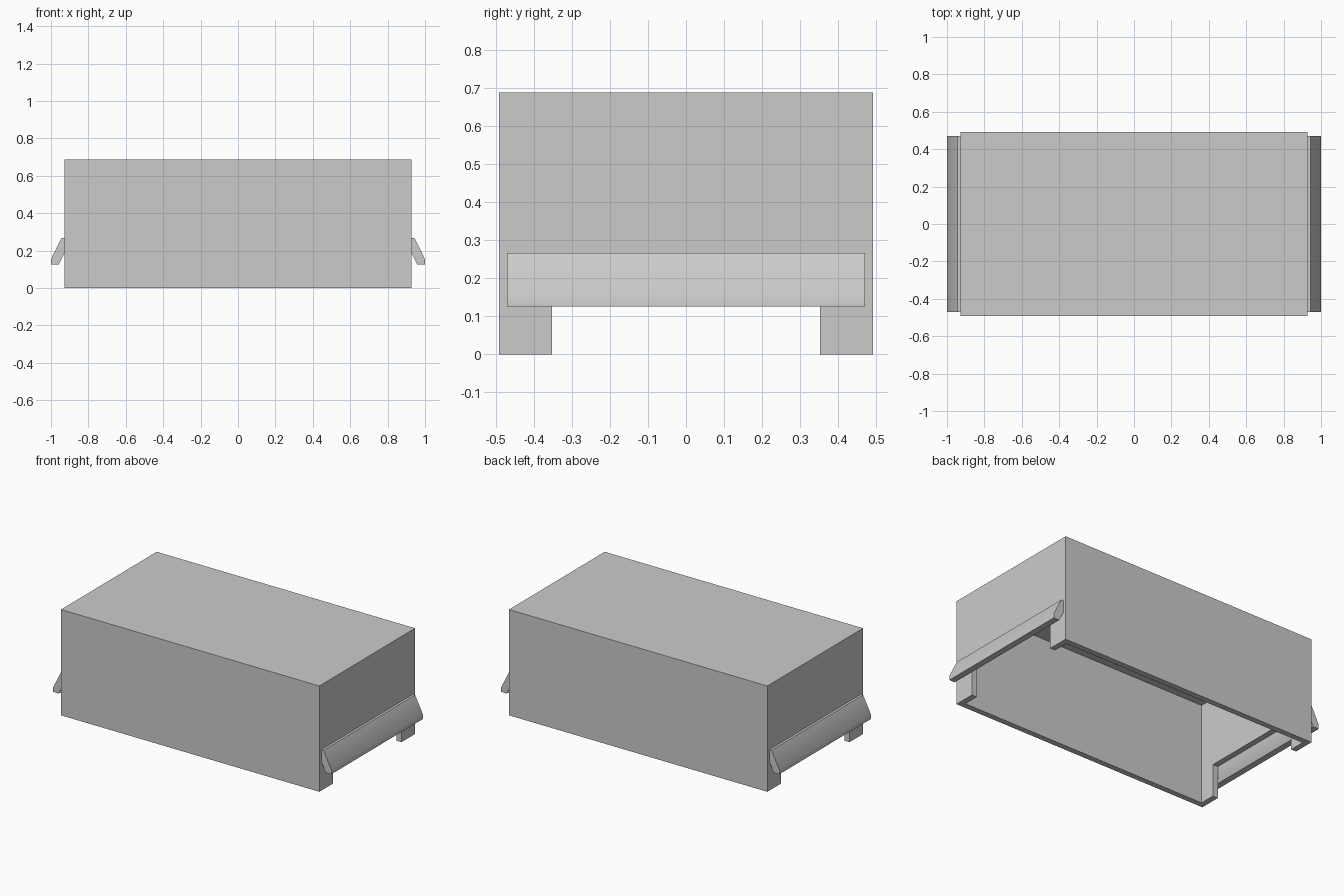
import bpy
import bmesh
import math

if "Cube" in bpy.data.objects:
    bpy.data.objects.remove(bpy.data.objects["Cube"], do_unlink=True)

HALF_X, HALF_Y, HEIGHT, WALL = 0.928, 0.491, 0.687, 0.037

grey = bpy.data.materials.new("plain grey")
grey.use_nodes = True
grey.diffuse_color = (0.6, 0.6, 0.6, 1)
grey.node_tree.nodes["Principled BSDF"].inputs["Base Color"].default_value = grey.diffuse_color


def extrude_profile(name, profile, half_y):
    """Solid from an x-z profile, extruded symmetrically along y."""
    bm = bmesh.new()
    face = bm.faces.new([bm.verts.new((x, -half_y, z)) for x, z in profile])
    side = bmesh.ops.extrude_face_region(bm, geom=[face])
    verts = [v for v in side["geom"] if isinstance(v, bmesh.types.BMVert)]
    bmesh.ops.translate(bm, verts=verts, vec=(0, 2 * half_y, 0))
    bmesh.ops.recalc_face_normals(bm, faces=bm.faces[:])
    mesh = bpy.data.meshes.new(name)
    bm.to_mesh(mesh)
    bm.free()
    mesh.materials.append(grey)
    obj = bpy.data.objects.new(name, mesh)
    bpy.context.collection.objects.link(obj)
    return obj


def box(name, half_x, half_y, low, high):
    return extrude_profile(name, [(-half_x, low), (half_x, low), (half_x, high), (-half_x, high)], half_y)


def activate(obj):
    bpy.ops.object.select_all(action="DESELECT")
    obj.select_set(True)
    bpy.context.view_layer.objects.active = obj


# Hollow cover, open underneath, with a wide notch through both end walls
cover = box("cover", HALF_X, HALF_Y, 0, HEIGHT)
cutters = [box("cavity_cutter", HALF_X - WALL, HALF_Y - WALL, -0.1, HEIGHT - WALL),
           box("notch_cutter", HALF_X + 0.1, 0.352, -0.2, 0.21)]
activate(cover)
for cutter in cutters:
    cutter.hide_render = True
    cut = cover.modifiers.new(cutter.name, "BOOLEAN")
    cut.operation = "DIFFERENCE"
    cut.solver = "EXACT"
    cut.object = cutter
    bpy.ops.object.modifier_apply(modifier=cut.name)
    bpy.data.objects.remove(cutter, do_unlink=True)

# Sloped hoods over the notches, one at each end
hood = [(0.928, 0.266), (0.944, 0.266), (1.0, 0.153), (1.0, 0.125), (0.959, 0.125), (0.928, 0.187)]
for side, label in ((1, "left"), (-1, "right")):
    obj = extrude_profile(label + "_hood", [(side * x, z) for x, z in hood], 0.47)
    activate(obj)
    bpy.ops.object.shade_smooth_by_angle(angle=math.radians(30))
